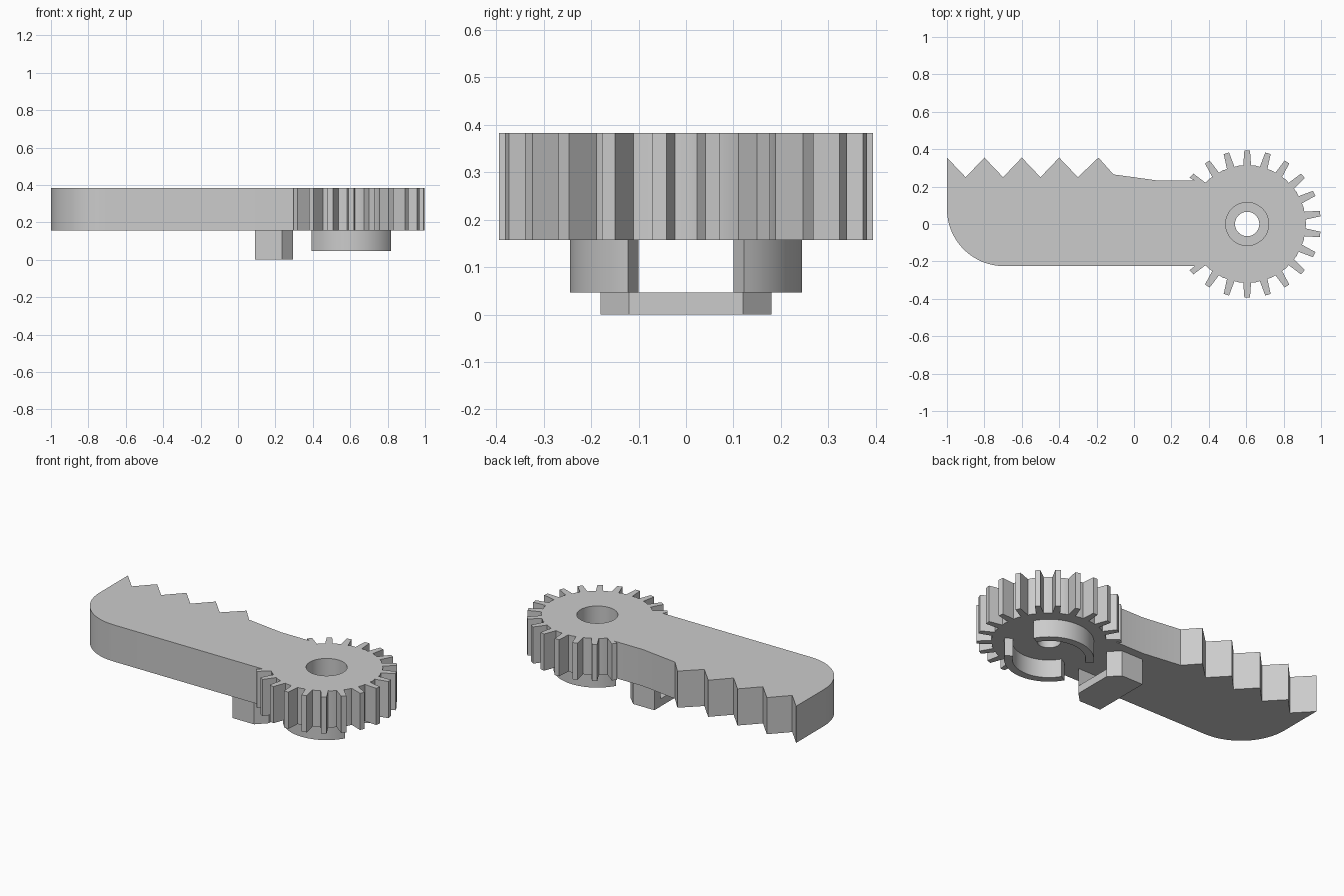
import bpy
import bmesh
from math import sin, cos, pi, radians

cube = bpy.data.objects.get("Cube")
if cube:
    bpy.data.objects.remove(cube, do_unlink=True)

grey = bpy.data.materials.new("plain grey")
grey.use_nodes = True
colour = (0.6, 0.6, 0.6, 1)
grey.diffuse_color = colour
grey.node_tree.nodes["Principled BSDF"].inputs["Base Color"].default_value = colour

GEAR_X = 0.605
BOTTOM, TOP = 0.157, 0.383


def arc(cx, cy, r, start, end, steps):
    """Points on an arc, angles in degrees."""
    angles = [radians(start + (end - start) * i / steps) for i in range(steps + 1)]
    return [(cx + r * cos(a), cy + r * sin(a)) for a in angles]


def plate(name, loops, z0, z1):
    """Extrude closed outlines (first outer, others holes) from z0 to z1."""
    curve = bpy.data.curves.new(name, 'CURVE')
    curve.dimensions = '2D'
    curve.fill_mode = 'BOTH'
    curve.extrude = (z1 - z0) / 2
    for loop in loops:
        spline = curve.splines.new('POLY')
        spline.points.add(len(loop) - 1)
        for point, (x, y) in zip(spline.points, loop):
            point.co = (x, y, 0, 1)
        spline.use_cyclic_u = True
    helper = bpy.data.objects.new(name + "_outline", curve)
    bpy.context.collection.objects.link(helper)
    bpy.context.view_layer.update()
    depsgraph = bpy.context.evaluated_depsgraph_get()
    mesh = bpy.data.meshes.new_from_object(helper.evaluated_get(depsgraph))
    bpy.data.objects.remove(helper, do_unlink=True)

    bm = bmesh.new()
    bm.from_mesh(mesh)
    bmesh.ops.remove_doubles(bm, verts=bm.verts, dist=0.0001)
    bmesh.ops.translate(bm, verts=bm.verts, vec=(0, 0, (z0 + z1) / 2))
    bmesh.ops.recalc_face_normals(bm, faces=bm.faces)
    bm.to_mesh(mesh)
    bm.free()
    mesh.materials.clear()
    mesh.materials.append(grey)
    obj = bpy.data.objects.new(name, mesh)
    bpy.context.collection.objects.link(obj)
    bpy.ops.object.select_all(action='DESELECT')
    obj.select_set(True)
    bpy.context.view_layer.objects.active = obj
    bpy.ops.object.shade_smooth_by_angle(angle=radians(20))
    return obj


# Gear teeth: 22 around the circle, leaving out those inside the arm
def polar(angle, r, side):
    return (GEAR_X + r * cos(angle) - side * sin(angle),
            r * sin(angle) + side * cos(angle))


pitch = 2 * pi / 22
teeth = []
for k in range(18):
    a = (k - 8.5) * pitch
    teeth += [polar(a, 0.312, -0.021), polar(a, 0.394, -0.015),
              polar(a, 0.394, 0.015), polar(a, 0.312, 0.021),
              polar(a + pitch / 2, 0.315, 0)]
teeth = teeth[1:-2]

# Arm: saw edge along the back, rounded front corner
saw = [(-0.11, 0.265), (-0.19, 0.355)]
for i in range(4):
    saw += [(-0.3 - 0.2 * i, 0.25), (-0.4 - 0.2 * i, 0.355)]
saw[-1] = (-1, 0.355)
corner = arc(-0.695, 0.08, 0.305, 180, 270, 16)
outline = teeth + [(0.325, 0.232), (0.13, 0.232)] + saw + corner + [(0.325, -0.225)]
bore = arc(GEAR_X, 0, 0.115, 0, 352.5, 47)
plate("arm_and_gear", [outline, bore], BOTTOM, TOP)

# Narrow ledge at the bottom of the bore
plate("bore_ledge", [arc(GEAR_X, 0, 0.117, 0, 352.5, 47),
                     arc(GEAR_X, 0, 0.065, 0, 352.5, 47)], BOTTOM, 0.2)

# Curved guides under the gear, and the bridge under the arm
for name, s in (("back", 1), ("front", -1)):
    guide = (arc(GEAR_X, 0, 0.245, 30 * s, 150 * s, 24)
             + arc(GEAR_X, 0, 0.2, 150 * s, 30 * s, 24))
    plate(name + "_curved_guide", [guide], 0.047, BOTTOM)
    leg = [(0.09, 0.12 * s), (0.295, 0.12 * s), (0.235, 0.18 * s), (0.09, 0.18 * s)]
    plate(name + "_bridge_leg", [leg], 0.047, BOTTOM)

plate("bridge_bar", [[(0.09, -0.18), (0.235, -0.18), (0.295, -0.12),
                      (0.295, 0.12), (0.235, 0.18), (0.09, 0.18)]], 0, 0.047)
